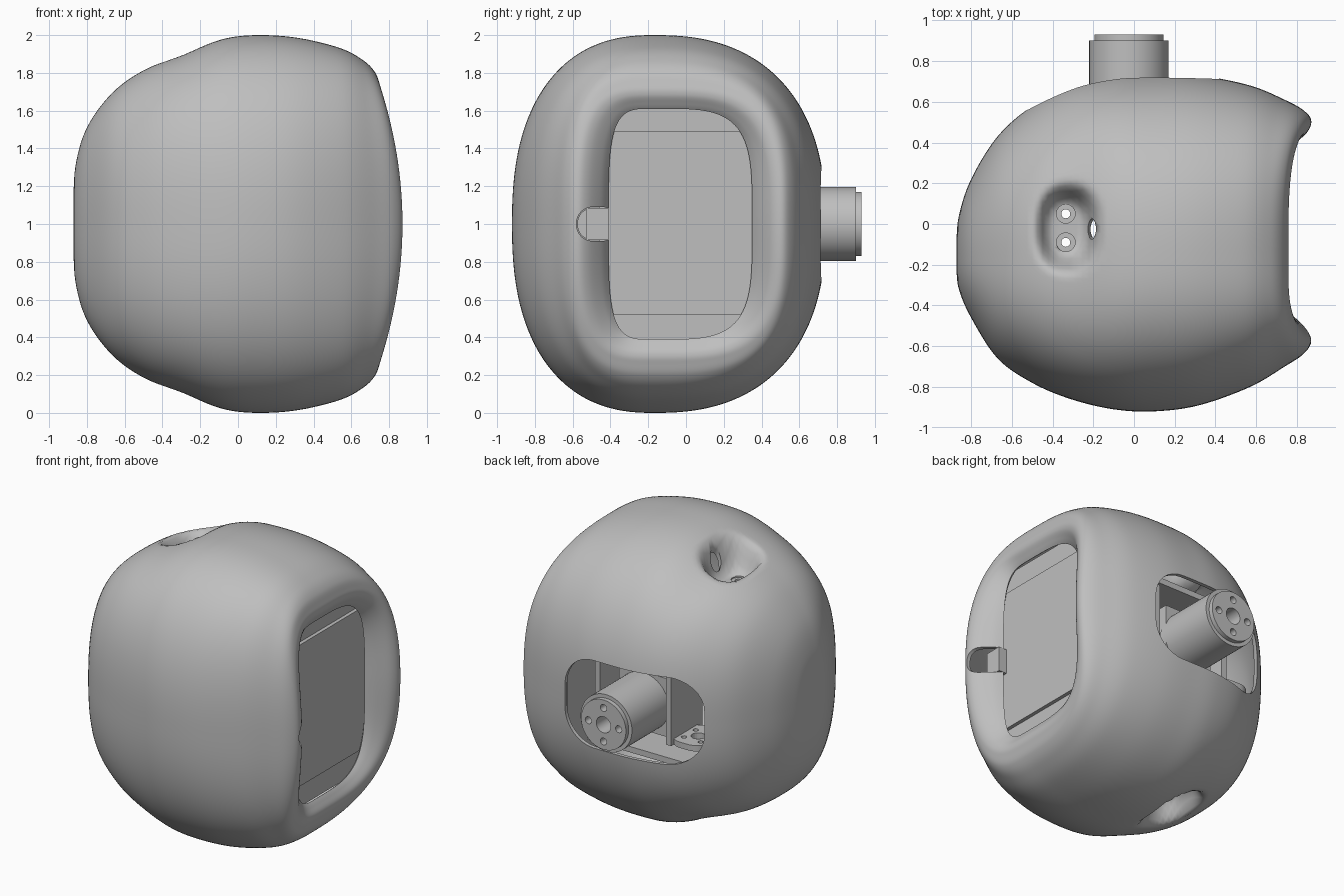
import bpy
import bmesh
import math
from mathutils import Vector

if "Cube" in bpy.data.objects:
    bpy.data.objects.remove(bpy.data.objects["Cube"], do_unlink=True)

grey = bpy.data.materials.new("plain_grey")
grey.use_nodes = True
grey.diffuse_color = (0.52, 0.52, 0.52, 1)
grey.node_tree.nodes["Principled BSDF"].inputs["Base Color"].default_value = grey.diffuse_color


def make_object(name, bm):
    mesh = bpy.data.meshes.new(name)
    bm.to_mesh(mesh)
    bm.free()
    mesh.materials.append(grey)
    obj = bpy.data.objects.new(name, mesh)
    bpy.context.collection.objects.link(obj)
    return obj


def activate(obj):
    bpy.ops.object.select_all(action='DESELECT')
    obj.select_set(True)
    bpy.context.view_layer.objects.active = obj


def smooth(obj, degrees=40):
    activate(obj)
    bpy.ops.object.shade_smooth_by_angle(angle=math.radians(degrees))


def add_slab(bm, low, high, axis=None, radius=0):
    """Box between two corners, with the edges along one axis rounded."""
    low, high = Vector(low), Vector(high)
    verts = bmesh.ops.create_cube(bm, size=1)["verts"]
    for v in verts:
        v.co = Vector(a + (c + 0.5) * (b - a) for a, b, c in zip(low, high, v.co))
    if axis is not None:
        edges = {e for v in verts for e in v.link_edges}
        along = [e for e in edges if abs(e.verts[0].co[axis] - e.verts[1].co[axis]) > 1e-5]
        bmesh.ops.bevel(bm, geom=along, offset=radius, segments=8, profile=0.5, affect='EDGES')


def add_rod(bm, start, end, radius, sides=40):
    """Cylinder between two points."""
    start, end = Vector(start), Vector(end)
    verts = bmesh.ops.create_cone(bm, cap_ends=True, segments=sides, radius1=radius,
                                  radius2=radius, depth=(end - start).length)["verts"]
    turn = (end - start).to_track_quat('Z', 'Y')
    for v in verts:
        v.co = turn @ v.co + (start + end) / 2


def slab(name, low, high, axis=None, radius=0):
    bm = bmesh.new()
    add_slab(bm, low, high, axis, radius)
    obj = make_object(name, bm)
    smooth(obj)
    return obj


def cut(obj, bm):
    """Subtract the solids held in a bmesh, then drop them."""
    tool = make_object("cutter", bm)
    tool.hide_render = True
    mod = obj.modifiers.new("cut", 'BOOLEAN')
    mod.operation = 'DIFFERENCE'
    mod.solver = 'EXACT'
    mod.object = tool
    activate(obj)
    bpy.ops.object.modifier_apply(modifier=mod.name)
    bpy.data.objects.remove(tool, do_unlink=True)


# Shell cross-sections along x: x, low y, high y, half height, squareness, bend
RINGS = [
    (-.872, -.22, -.09, .1, 2.3, 0), (-.86, -.32, .04, .31, 2.4, 0),
    (-.80, -.46, .22, .51, 2.4, 0), (-.67, -.66, .43, .69, 2.5, 0),
    (-.50, -.78, .58, .82, 2.5, 0), (-.31, -.86, .68, .92, 2.5, 0),
    (-.1, -.91, .73, .98, 2.45, 0), (.1, -.92, .74, 1, 2.4, 0),
    (.32, -.89, .73, .985, 2.45, 0), (.57, -.8, .68, .93, 2.6, .03),
    (.74, -.7, .61, .865, 2.8, .1), (.83, -.64, .56, .8, 3.1, .16),
    (.87, -.58, .51, .73, 3.4, .22), (.85, -.52, .45, .685, 3.6, .2),
    (.78, -.45, .39, .64, 3.8, .11), (.715, -.41, .35, .61, 4, 0)]
SEGMENTS, STEPS = 180, 7
MIDDLE_Y = -.17


def spline(a, b, c, d, t):
    return [(2 * q + (r - p) * t + (2 * p - 5 * q + 4 * r - s) * t * t
             + (3 * q - p - 3 * r + s) * t ** 3) / 2 for p, q, r, s in zip(a, b, c, d)]


def dimple(x, y, h):
    """Height from the mid plane after the broad hollow and the screw pocket."""
    fade = min(1, max(0, (abs(h) - .4) / .4))
    size = abs(h) - 0.035 * fade * math.exp(-((x + .3) / .16) ** 2 - (y / .7) ** 2)
    r = (abs((x + .33) / .12) ** 2.5 + abs((y + .02) / .17) ** 2.5) ** 0.4
    t = min(1, max(0, (r - 0.65) / 0.75))
    if abs(h) > .5:
        w = 1 - t * t * (3 - 2 * t)
        size += w * (min(size, 0.69) - size)
    return math.copysign(size, h)


def shell_ring(x, low, high, height, power, bend):
    for j in range(SEGMENTS):
        c, s = math.cos(math.tau * j / SEGMENTS), math.sin(math.tau * j / SEGMENTS)
        r = (abs(c) ** power + abs(s) ** power) ** (-1 / power)
        y = MIDDLE_Y + r * c * (high - MIDDLE_Y if c > 0 else MIDDLE_Y - low)
        h = r * s * height
        px = x - bend * h * h
        yield px, y, 1 + dimple(px, y, h)


# Shell
sections = []
last = len(RINGS) - 1
for i in range(last):
    four = [RINGS[min(max(i + k, 0), last)] for k in (-1, 0, 1, 2)]
    sections += [spline(*four, t / STEPS) for t in range(STEPS)]
sections.append(RINGS[last])
bm = bmesh.new()
loops = [[bm.verts.new(p) for p in shell_ring(*s)] for s in sections]
bm.faces.new(reversed(loops[0]))
for a, b in zip(loops, loops[1:]):
    for j in range(SEGMENTS):
        k = (j + 1) % SEGMENTS
        bm.faces.new((a[j], a[k], b[k], b[j]))
shell = make_object("shell", bm)
wall = shell.modifiers.new("wall", 'SOLIDIFY')
wall.thickness = 0.025
wall.offset = -1
activate(shell)
bpy.ops.object.modifier_apply(modifier=wall.name)

# Rear window, side slot, screw holes and cable holes
bm = bmesh.new()
add_slab(bm, (-.53, .3, .7), (.42, 1, 1.3), 1, .22)
add_slab(bm, (.6, -.58, .91), (.95, -.36, 1.09), 0, .085)
for side in (-1, 1):
    for y in (-.09, .05):
        add_rod(bm, (-.335, y, 1 + side * .6), (-.335, y, 1 + side * .85), .022, 20)
    add_rod(bm, (-.25, -.025, 1 + side * .9), (-.15, -.025, 1 + side * .7), .05, 24)
cut(shell, bm)

# Seats around the screw holes
bm = bmesh.new()
for side in (-1, 1):
    for y in (-.09, .05):
        add_rod(bm, (-.335, y, 1 + side * .682), (-.335, y, 1 + side * .85), .046, 24)
cut(shell, bm)
smooth(shell, 65)

# Screen, its backing and the side tab
slab("screen", (.64, -.46, .52), (.69, .4, 1.49))
slab("screen_backing", (.62, -.46, .36), (.665, .4, 1.64))
slab("side_tab", (.62, -.575, .915), (.665, -.41, 1.085), 0, .08)
slab("side_tab_block", (.65, -.53, .915), (.75, -.41, 1.085))

# Neck motor with a stepped, drilled end
bm = bmesh.new()
add_rod(bm, (-.025, .46, 1), (-.025, .9, 1), .195, 64)
motor = make_object("neck_motor", bm)
bm = bmesh.new()
add_rod(bm, (-.025, .89, 1), (-.025, .93, 1), .17, 64)
flange = make_object("motor_flange", bm)
for part in (motor, flange):
    bm = bmesh.new()
    add_rod(bm, (-.025, .8, 1), (-.025, 1, 1), .055, 32)
    for n in range(4):
        a = n * math.pi / 2
        x, z = -.025 + .115 * math.cos(a), 1 + .115 * math.sin(a)
        add_rod(bm, (x, .85, z), (x, 1, z), .024, 16)
    cut(part, bm)
    smooth(part)

# Bracket inside the rear window
slab("motor_body", (-.2, .24, .8), (.16, .5, 1.2))
slab("bracket_back", (-.26, .22, .78), (.3, .26, 1.28))
for name, x in (("bracket_side_right", -.28), ("bracket_side_left", .26)):
    slab(name, (x, .22, .78), (x + .04, .56, 1.28))
slab("lower_shelf", (-.5, .22, .62), (.4, .5, .66))
slab("upper_shelf", (-.5, .22, 1.34), (.4, .5, 1.38))

# Drilled foot plate beside the bracket
foot = slab("bracket_foot", (-.5, .26, .78), (-.24, .55, .82), 2, .1)
bm = bmesh.new()
add_rod(bm, (-.38, .41, .7), (-.38, .41, .9), .045, 24)
for n in range(4):
    a = math.pi / 4 + n * math.pi / 2
    x, y = -.38 + .09 * math.cos(a), .41 + .09 * math.sin(a)
    add_rod(bm, (x, y, .7), (x, y, .9), .018, 12)
cut(foot, bm)
smooth(foot)
